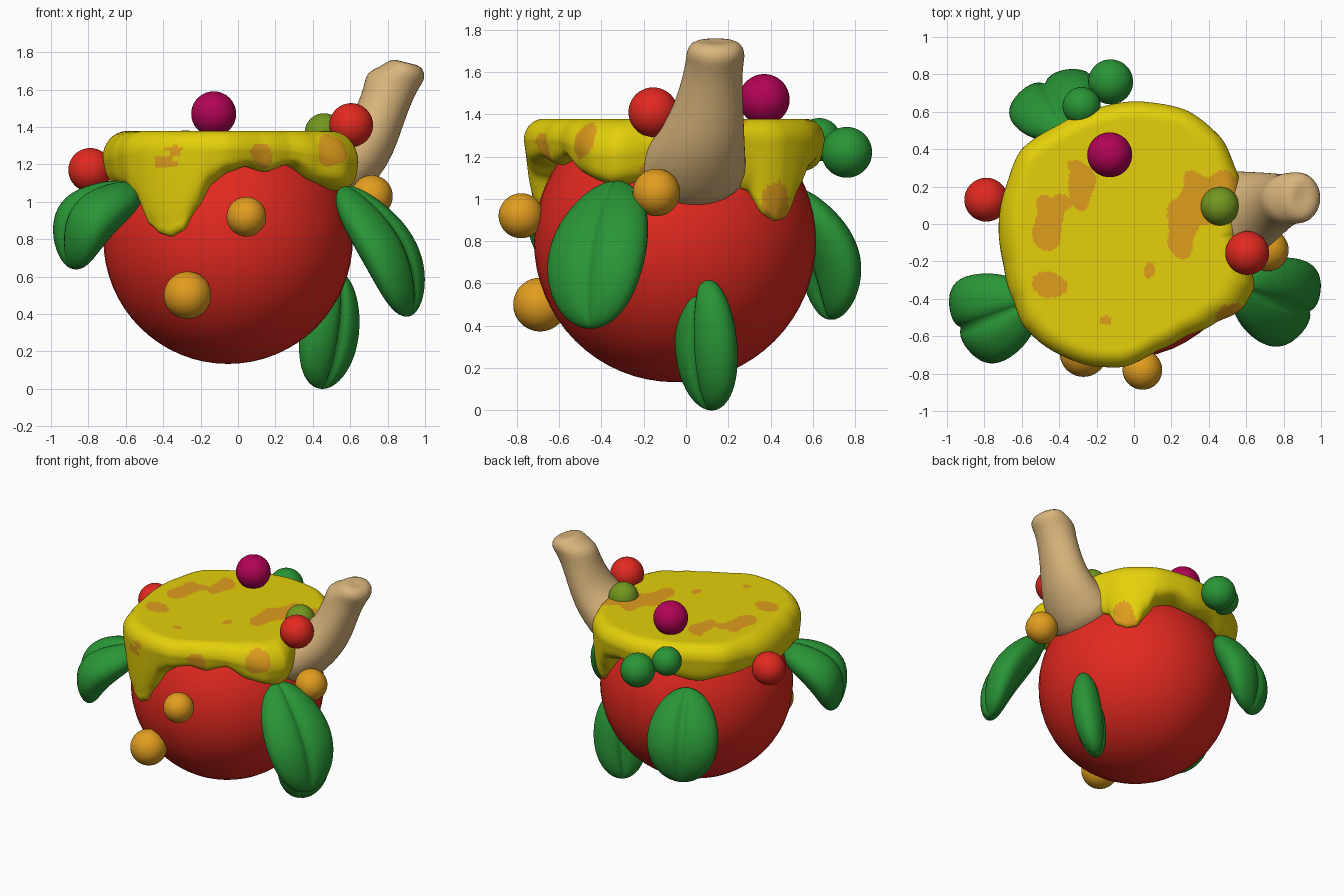
import bpy, bmesh
from math import sin, cos, pi, sqrt, exp, radians
from mathutils import Vector as V

if "Cube" in bpy.data.objects:
    bpy.data.objects.remove(bpy.data.objects["Cube"])


def mat(name, rgb):
    m = bpy.data.materials.new(name)
    m.diffuse_color = (*rgb, 1)
    m.use_nodes = True
    m.node_tree.nodes["Principled BSDF"].inputs["Base Color"].default_value = m.diffuse_color
    return m


RED = mat("red", (0.76, 0.022, 0.014))
YELLOW = mat("yellow", (0.78, 0.63, 0.003))
AMBER = mat("amber_brown", (0.74, 0.34, 0.012))
GREEN = mat("leaf_green", (0.022, 0.3, 0.037))
BONE = mat("tan", (0.69, 0.46, 0.2))
ORANGE = mat("orange", (0.76, 0.34, 0.014))
MAGENTA = mat("magenta", (0.44, 0.001, 0.09))
OLIVE = mat("olive", (0.17, 0.31, 0.014))


def finish(name, bm, *mats):
    bmesh.ops.recalc_face_normals(bm, faces=bm.faces)
    me = bpy.data.meshes.new(name)
    bm.to_mesh(me)
    bm.free()
    for m in mats:
        me.materials.append(m)
    me.polygons.foreach_set("use_smooth", [True] * len(me.polygons))
    ob = bpy.data.objects.new(name, me)
    bpy.context.collection.objects.link(ob)
    return ob


def loft(rings):
    """Skin closed rings and cap both ends."""
    bm = bmesh.new()
    vs = [[bm.verts.new(p) for p in r] for r in rings]
    n = len(rings[0])
    for a, b in zip(vs, vs[1:]):
        for j in range(n):
            k = (j + 1) % n
            bm.faces.new((a[j], a[k], b[k], b[j]))
    bm.faces.new(vs[0])
    bm.faces.new(vs[-1])
    return bm


def ball(name, c, r, m, top=None):
    bm = bmesh.new()
    bmesh.ops.create_uvsphere(bm, u_segments=48, v_segments=32, radius=r)
    for v in bm.verts:
        v.co += V(c)
        if top:
            v.co.z = min(v.co.z, top)
    return finish(name, bm, m)


# round bowl body, flattened under the sauce
CX, CY, CZ, RB = -0.053, -0.052, 0.8, 0.667
ball("bowl_body", (CX, CY, CZ), RB, RED, top=1.33)

# sauce: rim radius and lower edge height by angle
RIM = [(0, .61), (30, .69), (45, .73), (62, .74), (80, .715), (103, .687), (121, .68),
       (141, .71), (158, .68), (193, .665), (210, .69), (223, .73), (233, .735), (253, .73),
       (268, .715), (287, .65), (301, .64), (315, .68), (328, .75), (337, .755), (351, .66)]
EDGE = [(0, 1.1), (25, 1.08), (33, 1.04), (39, .92), (45, .89), (51, .91), (57, 1.02), (63, 1.12),
        (75, 1.15), (100, 1.13), (130, 1.1), (160, 1.15), (190, 1.1), (216, 1.07), (225, 1.0),
        (232, .87), (238, .82), (243, .81), (249, .85), (255, .97), (262, 1.1), (270, 1.15),
        (280, 1.19), (291, 1.165), (305, 1.19), (318, 1.12), (335, 1.05), (348, 1.1)]


def sample(table, deg):
    t = table + [(360, table[0][1])]
    for (a, p), (b, q) in zip(t, t[1:]):
        if a <= deg <= b:
            s = (deg - a) / (b - a)
            s = (s + s * s * (3 - 2 * s)) / 2
            return p + (q - p) * s


def body_r(z):
    return sqrt(max(0, RB * RB - (z - CZ) ** 2))


N, TOP = 300, 1.378
cols = []
for j in range(N):
    deg = 360 * j / N
    a = radians(deg)
    R, B = sample(RIM, deg), sample(EDGE, deg) + .008 * sin(11 * a)
    # shoulder gets softer at the right front and at the left
    w = .09 + .07 * exp(-((deg - 335) / 22) ** 2) + .05 * exp(-((deg - 190) / 35) ** 2)
    SHO = TOP - .01 - w
    prof = [((R - w) * i / 50, TOP) for i in range(1, 51)]
    prof += [(R - w + w * sin(pi * i / 20), SHO + (TOP - SHO) * cos(pi * i / 20)) for i in range(1, 11)]
    for i in range(1, 25):
        t = sin(pi / 2 * i / 24)
        z = SHO + (B - SHO) * t
        b = body_r(z)
        out = max(R * (1 - .03 * t), b + .06 * t)      # plump, hanging drips
        prof.append((b + (out - b) * sqrt(1 - t ** 6), z))
    prof.append((body_r(B) - .04, B + .02))
    cols.append([(CX + r * cos(a), CY + r * sin(a), z) for r, z in prof])
bm = loft(list(zip(*cols)))
# amber blotches: centre and radii
SPOTS = [((-.3, .2, 1.38), (.08, .1, .05)), ((-.38, .12, 1.38), (.05, .05, .05)),
         ((-.44, .0, 1.38), (.09, .12, .05)),
         ((-.43, -.32, 1.38), (.09, .07, .05)), ((.26, -.01, 1.38), (.1, .13, .05)),
         ((.36, .12, 1.38), (.11, .14, .05)), ((.47, .16, 1.37), (.1, .12, .06)),
         ((.09, -.24, 1.38), (.035, .05, .05)),
         ((-.15, -.52, 1.38), (.035, .03, .05)), ((-.32, .31, 1.38), (.04, .03, .05)),
         ((-.33, -.75, 1.28), (.07, .12, .035)), ((-.39, -.72, 1.21), (.08, .12, .03)),
         ((.13, -.68, 1.26), (.06, .12, .07)),
         ((.49, -.48, 1.27), (.09, .12, .08)), ((.62, -.17, 1.13), (.1, .06, .05)),
         ((.45, .42, .97), (.14, .07, .08))]
for f in bm.faces:
    p = f.calc_center_median()
    for c, r in SPOTS:
        d = p - V(c)
        q = sqrt(sum((d[k] / r[k]) ** 2 for k in range(3)))
        if q + .22 * sin(25 * p.x + 17 * p.z) + .2 * sin(27 * p.y + 11 * p.x) < 1:
            f.material_index = 1
finish("dripping_sauce", bm, YELLOW, AMBER)

# flared stem: outer x,z / inner x,z / y range for each ring
STEM = [(.52, .92, .22, 1.22, -.25, .28), (.64, 1.0, .36, 1.28, -.235, .285),
        (.75, 1.12, .48, 1.34, -.185, .28), (.83, 1.25, .58, 1.41, -.11, .275),
        (.88, 1.40, .64, 1.52, -.05, .27), (.93, 1.54, .675, 1.62, -.015, .265),
        (.975, 1.62, .685, 1.695, 0, .275), (1.003, 1.66, .76, 1.72, 0, .28),
        (.99, 1.715, .81, 1.76, .02, .26), (.95, 1.735, .85, 1.76, .07, .21),
        (.92, 1.735, .88, 1.745, .12, .16)]
rings = []
for ox, oz, ix, iz, y0, y1 in STEM:
    mid = V(((ox + ix) / 2, (y0 + y1) / 2, (oz + iz) / 2))
    h = V(((ox - ix) / 2, 0, (oz - iz) / 2))
    rings.append([mid + h * cos(2 * pi * k / 32) + V((0, (y1 - y0) / 2, 0)) * sin(2 * pi * k / 32)
                  for k in range(32)])
stem = finish("curved_stem", loft(rings), BONE)
sub = stem.modifiers.new("smooth", "SUBSURF")
sub.levels = sub.render_levels = 1


# puffy leaves with a creased midrib
def leaf(name, base, tip, side, half_w, thick, bow):
    base, tip = V(base), V(tip)
    axis = (tip - base).normalized()
    side = V(side)
    side = (side - axis * side.dot(axis)).normalized()
    n = axis.cross(side)
    if n.dot((base + tip) / 2 - V((CX, CY, CZ))) < 0:
        n = -n
    rings = []
    for i in range(29):
        t = pi * (.02 + .96 * i / 28)
        u = (1 - cos(t)) / 2
        w = half_w * sin(t) * (.9 + .17 * u)
        mid = base.lerp(tip, u) + n * bow * sin(pi * u ** 1.2)
        ring = []
        for k in range(56):
            th = 2 * pi * k / 56
            crease = 1 - .38 * exp(-abs(cos(th)) / .16)
            ring.append(mid + side * w * cos(th) + n * thick * sin(t) * sin(th) * crease)
        rings.append(ring)
    finish(name, loft(rings), GREEN)


leaf("leaf_right", (.56, -.33, 1.08), (.92, -.45, .39), (.45, .9, 0), .25, .125, .065)
leaf("leaf_left", (-.55, -.41, 1.09), (-.9, -.53, .65), (-.3, .93, .2), .25, .145, .095)
leaf("leaf_low", (.53, .085, .63), (.44, .12, 0), (.74, .62, .1), .185, .115, .01)
leaf("leaf_back", (-.36, .5, 1.05), (-.45, .70, .43), (.87, .42, 0), .25, .125, .065)

# berries
for name, c, r, m in [
    ("magenta_berry", (-.13, .37, 1.47), .12, MAGENTA),
    ("red_berry_right", (.605, -.155, 1.41), .117, RED),
    ("red_berry_left", (-.79, .13, 1.17), .117, RED),
    ("olive_berry", (.46, .095, 1.37), .103, OLIVE),
    ("green_berry_large", (-.125, .76, 1.22), .12, GREEN),
    ("green_berry_small", (-.28, .63, 1.28), .102, GREEN),
    ("orange_berry_front", (.045, -.78, .92), .106, ORANGE),
    ("orange_berry_low", (-.27, -.69, .5), .127, ORANGE),
    ("orange_berry_right", (.715, -.14, 1.03), .112, ORANGE),
]:
    ball(name, c, r, m)
